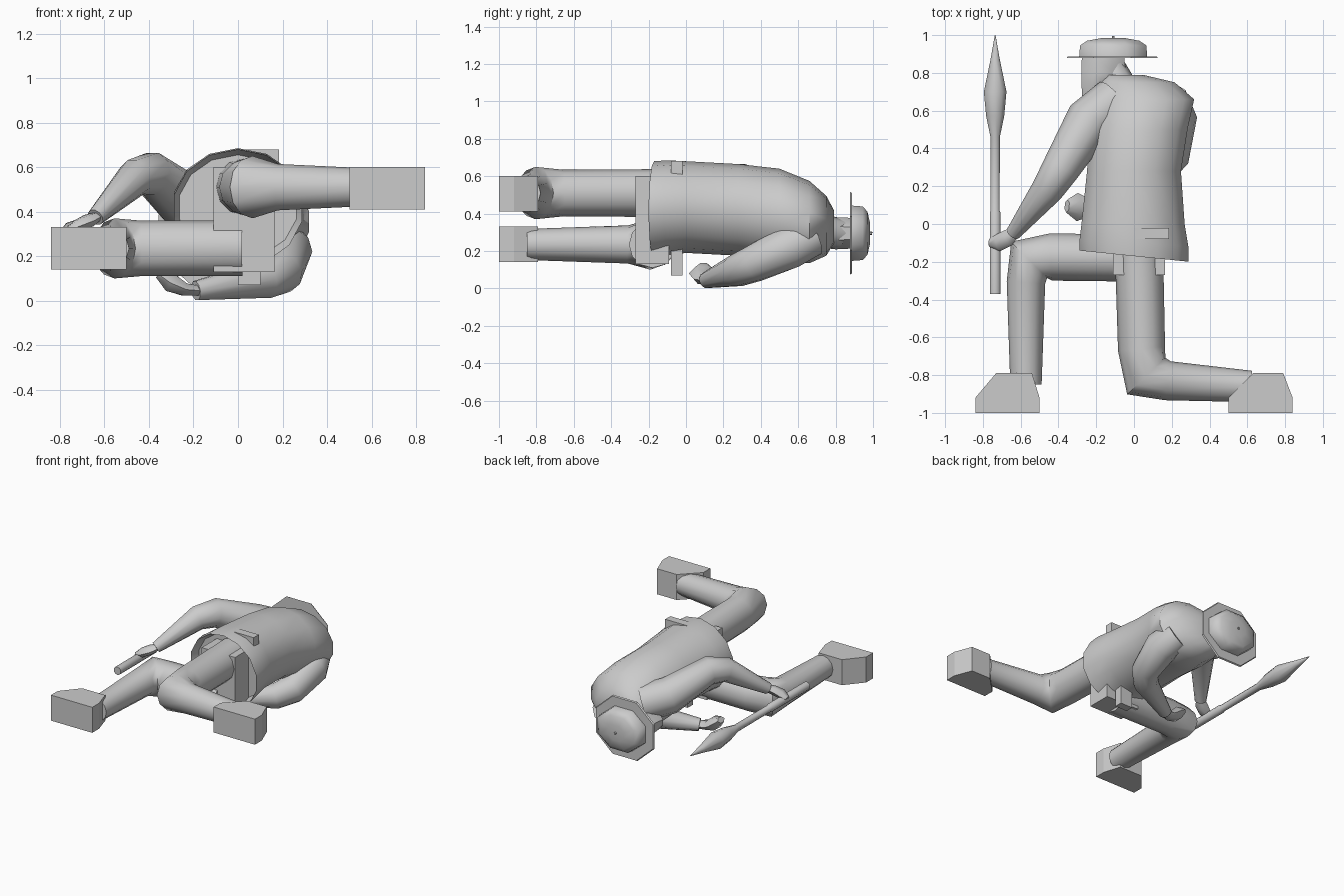
import bpy, math
from mathutils import Vector

grey = bpy.data.materials.new("light grey")
grey.diffuse_color = (0.6, 0.6, 0.6, 1)


def finish(name, verts, faces, angle=40):
    me = bpy.data.meshes.new(name)
    me.from_pydata(verts, [], faces)
    me.materials.append(grey)
    ob = bpy.data.objects.new(name, me)
    bpy.context.collection.objects.link(ob)
    bpy.ops.object.select_all(action='DESELECT')
    ob.select_set(True)
    bpy.context.view_layer.objects.active = ob
    bpy.ops.object.mode_set(mode='EDIT')
    bpy.ops.mesh.select_all(action='SELECT')
    bpy.ops.mesh.normals_make_consistent(inside=False)
    bpy.ops.object.mode_set(mode='OBJECT')
    if angle:
        bpy.ops.object.shade_smooth_by_angle(angle=math.radians(angle))
    return ob


def skin(name, rings, angle=40):
    """Join equal rings of points into a capped body."""
    n = len(rings[0])
    verts = [p for r in rings for p in r]
    faces = [(k * n + i, k * n + (i + 1) % n, (k + 1) * n + (i + 1) % n, (k + 1) * n + i)
             for k in range(len(rings) - 1) for i in range(n)]
    faces += [tuple(range(n))[::-1], tuple(range(len(verts) - n, len(verts)))]
    return finish(name, verts, faces, angle)


def loft(name, rows, sides=12, angle=40):
    """Rows of (y, centre x, centre z, radius x, radius z, tilt) along y."""
    rings = []
    for y, cx, cz, rx, rz, *tilt in rows:
        t = tilt[0] if tilt else 0
        a = [2 * math.pi * (i + 0.5) / sides for i in range(sides)]
        rings.append([(cx + rx * math.cos(v), y - t * math.cos(v), cz + rz * math.sin(v)) for v in a])
    return skin(name, rings, angle)


def limb(name, path, sides=10, flat=1.0):
    """Round limb through (x, y, z, radius) points, mitred at the bends."""
    pts = [Vector(p[:3]) for p in path]
    rings = []
    for i, p in enumerate(pts):
        d0 = (p - pts[i - 1]).normalized() if i else Vector()
        d1 = (pts[i + 1] - p).normalized() if i < len(pts) - 1 else Vector()
        d = (d0 + d1).normalized()
        u = d.cross(Vector((0, 0, 1))).normalized()
        w = u.cross(d)
        r = path[i][3]
        rings.append([p + u * r * math.cos(2 * math.pi * k / sides)
                      + w * r * flat * math.sin(2 * math.pi * k / sides) for k in range(sides)])
    return skin(name, rings, 50)


def prism(name, outline, z0, z1):
    """Outline in x, y pulled from z0 to z1."""
    return skin(name, [[(x, y, z) for x, y in outline] for z in (z0, z1)], 0)


def box(name, x0, x1, y0, y1, z0, z1):
    return prism(name, [(x0, y0), (x1, y0), (x1, y1), (x0, y1)], z0, z1)


# Jacket with a recessed hem, and pelvis
loft("jacket", [
    (-0.10, 0.0, 0.42, 0.27, 0.235, 0.02),
    (-0.17, 0.0, 0.415, 0.295, 0.265, 0.03),
    (-0.10, 0.0, 0.43, 0.295, 0.255, 0.02),
    (0.0, -0.005, 0.435, 0.28, 0.245),
    (0.28, 0.0, 0.42, 0.255, 0.245),
    (0.50, 0.025, 0.39, 0.265, 0.25),
    (0.66, 0.055, 0.355, 0.27, 0.22),
    (0.75, 0.02, 0.335, 0.20, 0.16),
    (0.79, -0.05, 0.33, 0.10, 0.09)], 14, 55)
box("pelvis", -0.11, 0.165, -0.27, -0.09, 0.13, 0.60)
box("belt_plate_upper", 0.0, 0.185, -0.08, -0.02, 0.60, 0.68)
box("belt_pouch_lower", 0.0, 0.10, -0.08, -0.02, 0.07, 0.40)

# Legs: raised front leg and kneeling rear leg
limb("front_leg", [
    (0.02, -0.18, 0.235, 0.125), (-0.44, -0.175, 0.235, 0.125),
    (-0.555, -0.19, 0.235, 0.135), (-0.572, -0.31, 0.235, 0.102),
    (-0.572, -0.85, 0.235, 0.083)], 12)
limb("rear_leg", [
    (0.025, -0.09, 0.51, 0.128), (0.04, -0.66, 0.51, 0.125),
    (0.065, -0.805, 0.51, 0.14), (0.18, -0.83, 0.51, 0.104),
    (0.62, -0.86, 0.51, 0.083)], 12)

# Boots
prism("front_boot", [(-0.84, -1), (-0.5, -1), (-0.5, -0.92), (-0.54, -0.79),
                     (-0.73, -0.79), (-0.84, -0.92)], 0.14, 0.33)
prism("rear_boot", [(0.5, -1), (0.84, -1), (0.84, -0.92), (0.79, -0.79),
                    (0.63, -0.79), (0.5, -0.92)], 0.41, 0.60)

# Arms and hands
limb("left_arm", [
    (-0.10, 0.65, 0.39, 0.13), (-0.24, 0.54, 0.44, 0.13), (-0.39, 0.29, 0.57, 0.10),
    (-0.46, 0.18, 0.555, 0.085), (-0.64, -0.05, 0.375, 0.04)])
limb("left_hand", [
    (-0.63, -0.04, 0.38, 0.03), (-0.67, -0.075, 0.36, 0.045),
    (-0.72, -0.10, 0.335, 0.045), (-0.765, -0.10, 0.315, 0.022)], 6, 0.7)
limb("right_arm", [
    (0.17, 0.67, 0.28, 0.11), (0.215, 0.55, 0.22, 0.12), (0.195, 0.36, 0.13, 0.10),
    (0.12, 0.27, 0.095, 0.088), (-0.19, 0.11, 0.045, 0.045)])
limb("right_hand", [
    (-0.18, 0.11, 0.045, 0.04), (-0.24, 0.09, 0.05, 0.05),
    (-0.30, 0.09, 0.08, 0.075), (-0.355, 0.095, 0.12, 0.035)], 6, 0.65)

# Head, neck and hat
limb("neck", [(-0.06, 0.70, 0.315, 0.09), (-0.12, 0.82, 0.295, 0.08)], 8)
loft("head", [
    (0.66, -0.245, 0.295, 0.03, 0.05), (0.73, -0.185, 0.295, 0.10, 0.083),
    (0.80, -0.16, 0.295, 0.128, 0.093), (0.90, -0.165, 0.295, 0.12, 0.088)], 8)
loft("hat_brim", [(0.878, -0.115, 0.295, 0.262, 0.238),
                  (0.888, -0.115, 0.295, 0.255, 0.232)], 8, 30)
loft("hat_crown", [(0.885, -0.11, 0.295, 0.195, 0.16), (0.945, -0.11, 0.295, 0.19, 0.155),
                   (0.97, -0.11, 0.295, 0.15, 0.125), (0.984, -0.11, 0.295, 0.07, 0.06)], 8, 60)
loft("hat_button", [(0.975, -0.11, 0.295, 0.01, 0.01), (0.995, -0.11, 0.295, 0.008, 0.008)], 6)

# Long tube with pointed head
tube = [(-0.37, 0.03), (0.06, 0.03), (0.07, 0.025), (0.46, 0.026), (0.57, 0.05),
        (0.70, 0.063), (0.87, 0.026), (1.0, 0.002)]
loft("launcher", [(y, -0.735, 0.298, r, r) for y, r in tube], 10, 50)
